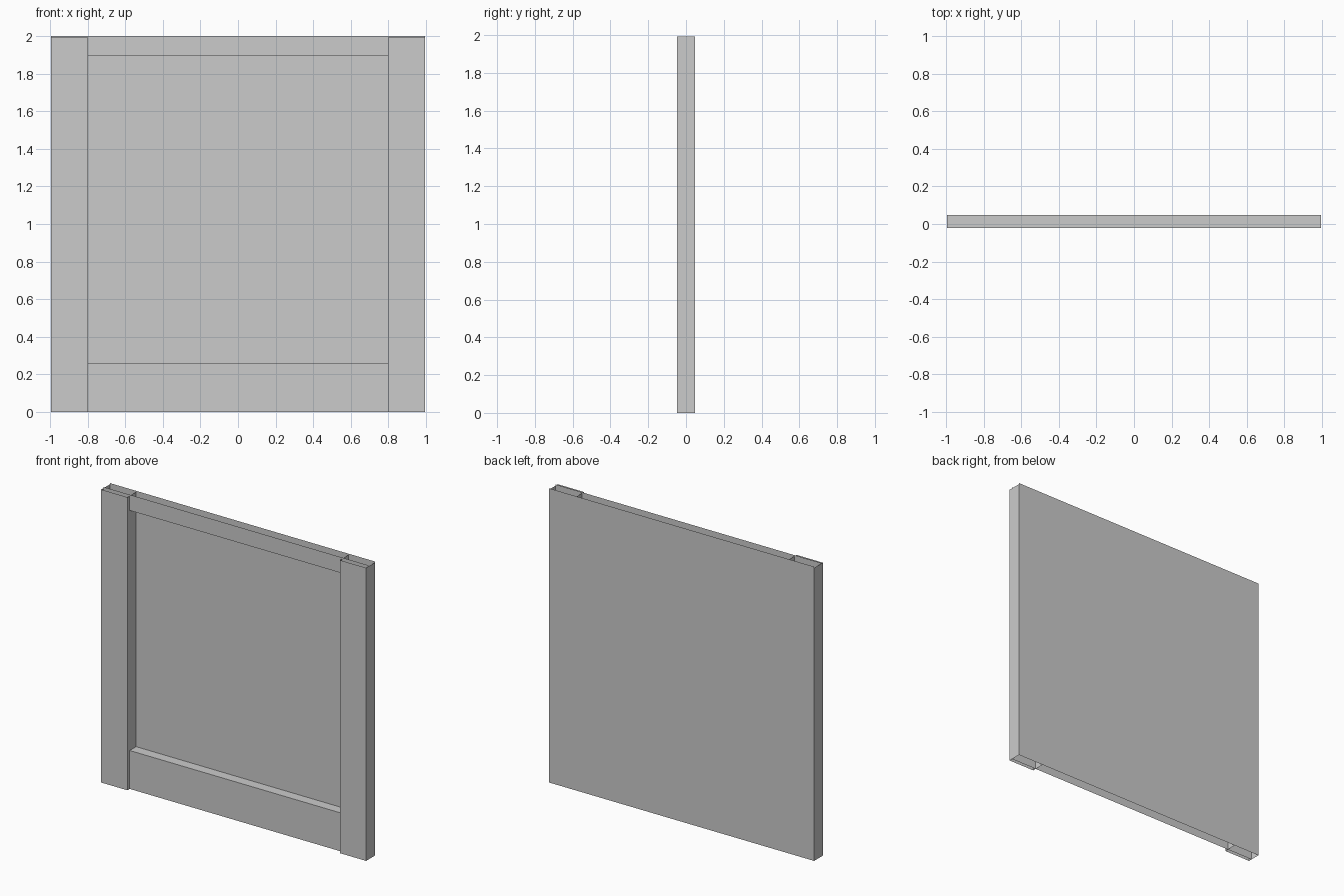
import bpy, bmesh
from mathutils import Vector

if "Cube" in bpy.data.objects:
    bpy.data.objects.remove(bpy.data.objects["Cube"])

HALF_W, HEIGHT = 0.996, 2.0
BACK, FRONT, RAIL_FRONT = 0.0466, -0.0466, -0.022
INNER, STILE_TOP = 0.799, 1.992


def sheet(name, profile, sweep):
    """Sweep an open profile along a vector into a thin folded sheet."""
    bm = bmesh.new()
    start = [bm.verts.new(p) for p in profile]
    end = [bm.verts.new(Vector(p) + Vector(sweep)) for p in profile]
    for i in range(len(profile) - 1):
        bm.faces.new((start[i], start[i + 1], end[i + 1], end[i]))
    mesh = bpy.data.meshes.new(name)
    bm.to_mesh(mesh)
    bm.free()
    obj = bpy.data.objects.new(name, mesh)
    bpy.context.collection.objects.link(obj)
    return obj


# Flat back panel
sheet("back_panel", [(HALF_W, BACK, 0), (-HALF_W, BACK, 0)], (0, 0, HEIGHT))

# Vertical stiles: folded channels with open ends
for side, s in (("left", -1), ("right", 1)):
    profile = [(s * INNER, BACK, 0), (s * INNER, FRONT, 0),
               (s * HALF_W, FRONT, 0), (s * HALF_W, BACK, 0)]
    if s < 0:
        profile.reverse()
    sheet(side + "_stile", profile, (0, 0, STILE_TOP))

# Horizontal rails: folded front face and inner ledge, running behind the stiles
sheet("top_rail", [(-HALF_W, RAIL_FRONT, HEIGHT), (-HALF_W, RAIL_FRONT, 1.893),
                   (-HALF_W, BACK, 1.893)][::-1], (2 * HALF_W, 0, 0))
sheet("bottom_rail", [(-HALF_W, BACK, 0.261), (-HALF_W, RAIL_FRONT, 0.261),
                      (-HALF_W, RAIL_FRONT, 0)], (2 * HALF_W, 0, 0))

# Face directions: panel points back, rails and stiles point to the outside
outward = {"back_panel": (0, 1, 0), "left_stile": (0, -1, 0), "right_stile": (0, -1, 0),
           "top_rail": (0, -1, 0), "bottom_rail": (0, -1, 0)}
for name, d in outward.items():
    mesh = bpy.data.objects[name].data
    facing = max(mesh.polygons, key=lambda p: abs(p.normal.dot(Vector(d))))
    if facing.normal.dot(Vector(d)) < 0:
        mesh.flip_normals()
